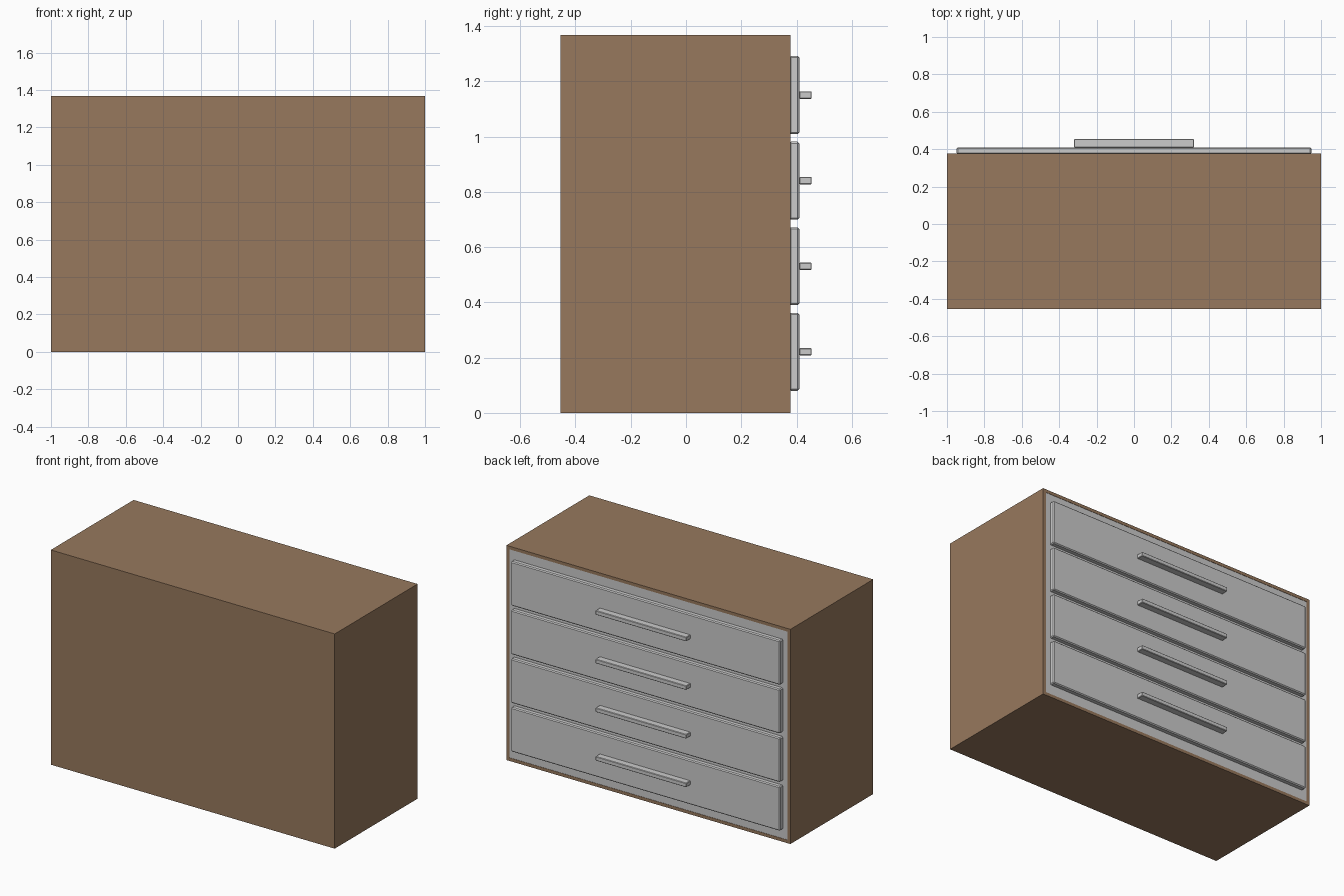
import bpy

if "Cube" in bpy.data.objects:
    bpy.data.objects.remove(bpy.data.objects["Cube"])

brown = bpy.data.materials.new("brown_wood")
brown.diffuse_color = (0.31, 0.19, 0.11, 1)
brown.use_nodes = True
brown.node_tree.nodes["Principled BSDF"].inputs["Base Color"].default_value = brown.diffuse_color


def box(name, x, y, z, mat=None, bevel=0):
    """Box from (min, max) ranges on each axis."""
    bpy.ops.mesh.primitive_cube_add(size=1, location=[(r[0] + r[1]) / 2 for r in (x, y, z)])
    ob = bpy.context.object
    ob.name = name
    ob.scale = [r[1] - r[0] for r in (x, y, z)]
    bpy.ops.object.transform_apply(location=False, rotation=False, scale=True)
    if mat:
        ob.data.materials.append(mat)
    if bevel:
        m = ob.modifiers.new("soft_edge", 'BEVEL')
        m.width = bevel
        m.segments = 1
    return ob


H, Y0, Y1, T = 1.367, -0.455, 0.378, 0.02

# Brown cabinet shell, open on the drawer side
box("top_panel", (-1, 1), (Y0, Y1), (H - T, H), brown)
box("bottom_panel", (-1, 1), (Y0, Y1), (0, T), brown)
box("left_panel", (-1, -1 + T), (Y0, Y1), (T, H - T), brown)
box("right_panel", (1 - T, 1), (Y0, Y1), (T, H - T), brown)
box("back_panel", (-1 + T, 1 - T), (Y0, Y0 + T), (T, H - T), brown)

# Grey face behind the drawers, set just inside the shell
box("drawer_surround", (-1 + T, 1 - T), (Y1 - T, Y1 - 0.002), (T, H - T))

# Four drawer fronts with bar handles
for i in range(4):
    c = 0.221 + 0.3097 * i
    box(f"drawer_front_{i + 1}", (-0.948, 0.948), (Y1 - 0.004, 0.41), (c - 0.141, c + 0.141), bevel=0.006)
    box(f"handle_{i + 1}", (-0.32, 0.32), (0.41, 0.455), (c - 0.0135, c + 0.0135), bevel=0.003)
